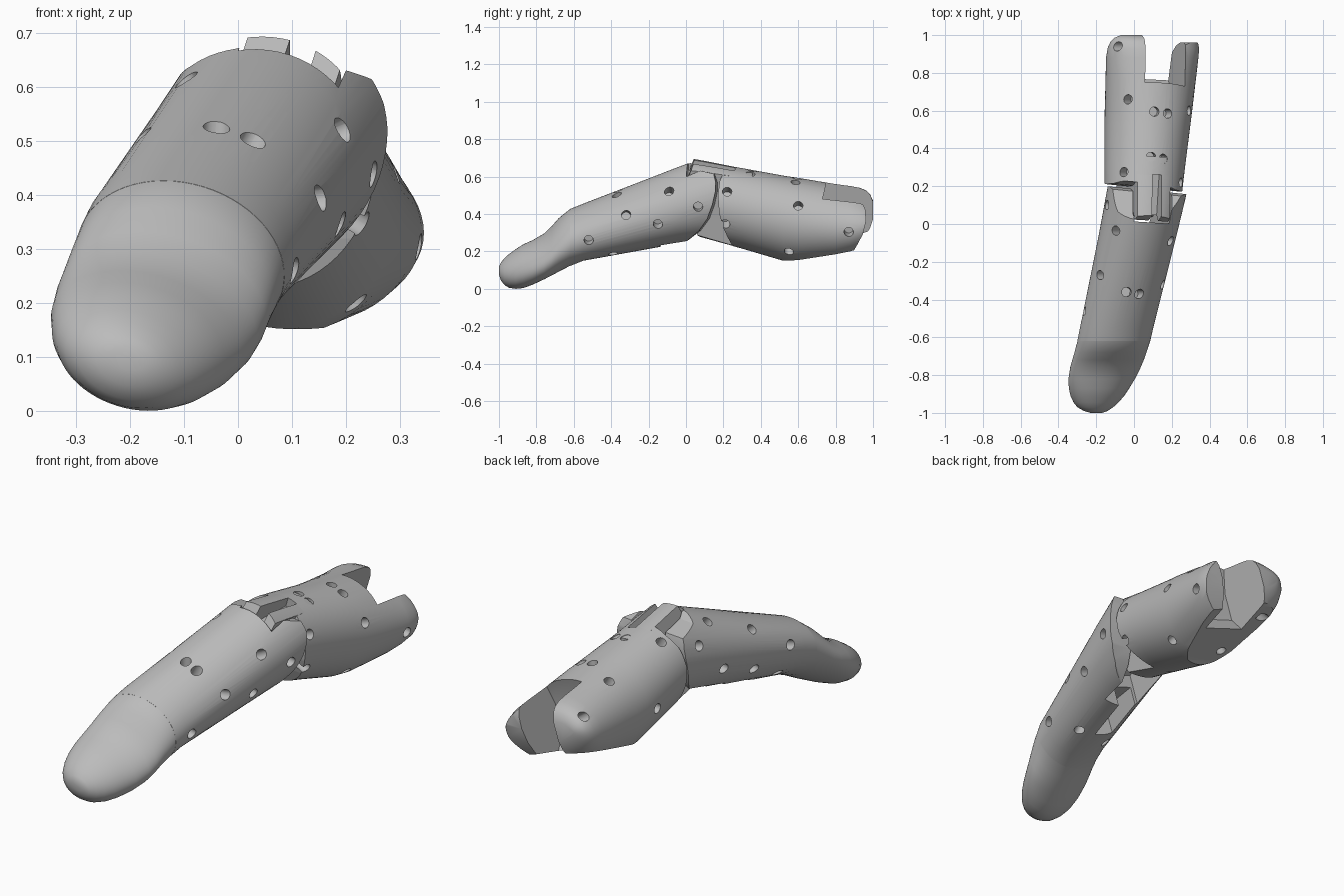
import bpy, bmesh, math
from mathutils import Vector, Matrix

ROLL = math.radians(17)
C, S = math.cos(ROLL), math.sin(ROLL)

if "Cube" in bpy.data.objects:
    bpy.data.objects.remove(bpy.data.objects["Cube"], do_unlink=True)

grey = bpy.data.materials.new("light_grey")
grey.use_nodes = True
colour = (0.5, 0.5, 0.5, 1)
grey.diffuse_color = colour
grey.node_tree.nodes["Principled BSDF"].inputs["Base Color"].default_value = colour


def finish(name, bm):
    bmesh.ops.recalc_face_normals(bm, faces=bm.faces[:])
    mesh = bpy.data.meshes.new(name)
    bm.to_mesh(mesh)
    bm.free()
    mesh.materials.append(grey)
    obj = bpy.data.objects.new(name, mesh)
    bpy.context.collection.objects.link(obj)
    return obj


def loft(name, stations, segments=64):
    """Skin rolled ellipses; a station is (y, left, right, bottom, top)."""
    bm = bmesh.new()
    rings = []
    for y, x0, x1, z0, z1 in stations:
        cx, cz, ex, ez = (x0 + x1) / 2, (z0 + z1) / 2, (x1 - x0) / 2, (z1 - z0) / 2
        k = C * C - S * S
        a = math.sqrt(max((ex * ex * C * C - ez * ez * S * S) / k, 1e-4))
        b = math.sqrt(max((ez * ez * C * C - ex * ex * S * S) / k, 1e-4))
        ring = []
        for i in range(segments):
            t = math.tau * i / segments
            u, v = a * math.cos(t), b * math.sin(t)
            ring.append(bm.verts.new((cx + u * C + v * S, y, cz - u * S + v * C)))
        rings.append(ring)
    for r, q in zip(rings, rings[1:]):
        for i in range(segments):
            j = (i + 1) % segments
            bm.faces.new((r[i], r[j], q[j], q[i]))
    bm.faces.new(rings[0])
    bm.faces.new(rings[-1])
    return finish(name, bm)


def prism(name, outline, u0, u1, cx, cz, roll=ROLL, yaw=0.0):
    """Extrude a (y, z) outline sideways, then roll it about (cx, cz)."""
    bm = bmesh.new()
    ends = [[bm.verts.new((u, y, z - cz)) for y, z in outline] for u in (u0, u1)]
    n = len(outline)
    for i in range(n):
        j = (i + 1) % n
        bm.faces.new((ends[0][i], ends[0][j], ends[1][j], ends[1][i]))
    bm.faces.new(ends[0])
    bm.faces.new(ends[1])
    turn = (Matrix.Translation((cx, 0, cz)) @ Matrix.Rotation(yaw, 4, 'Z')
            @ Matrix.Rotation(roll, 4, 'Y'))
    bmesh.ops.transform(bm, matrix=turn, verts=bm.verts[:])
    return finish(name, bm)


def box(y0, y1, z0, z1):
    return [(y0, z0), (y1, z0), (y1, z1), (y0, z1)]


def holes(name, stations, spots, radius=0.025):
    """Radial drill bits at (y, angle) on a lofted body."""
    bm = bmesh.new()
    for y, degrees in spots:
        p, q = next((p, q) for p, q in zip(stations, stations[1:]) if p[0] <= y <= q[0])
        f = (y - p[0]) / (q[0] - p[0])
        x0, x1, z0, z1 = [m + (n - m) * f for m, n in zip(p[1:], q[1:])]
        t = math.radians(degrees)
        d = Vector((math.cos(t), 0, math.sin(t)))
        r = 1 / math.hypot(d.x * 2 / (x1 - x0), d.z * 2 / (z1 - z0))
        centre = Vector(((x0 + x1) / 2, y, (z0 + z1) / 2)) + d * r
        place = Matrix.Translation(centre) @ d.to_track_quat('Z', 'Y').to_matrix().to_4x4()
        bmesh.ops.create_cone(bm, cap_ends=True, segments=20, radius1=radius,
                              radius2=radius, depth=0.14, matrix=place)
    return finish(name, bm)


def cut(obj, tool, operation='DIFFERENCE'):
    tool.hide_render = True
    mod = obj.modifiers.new("cut", 'BOOLEAN')
    mod.operation, mod.solver, mod.object = operation, 'EXACT', tool
    bpy.context.view_layer.objects.active = obj
    bpy.ops.object.modifier_apply(modifier=mod.name)
    bpy.data.objects.remove(tool, do_unlink=True)


def smooth(obj, angle=30):
    bpy.ops.object.select_all(action='DESELECT')
    obj.select_set(True)
    bpy.context.view_layer.objects.active = obj
    bpy.ops.object.shade_smooth_by_angle(angle=math.radians(angle))


# Soft fingertip
tip = loft("fingertip", [
    (-1.0, -.23, -.17, .075, .12),
    (-.99, -.265, -.14, .045, .14),
    (-.97, -.30, -.11, .02, .165),
    (-.945, -.32, -.082, .005, .187),
    (-.91, -.336, -.052, 0, .212),
    (-.87, -.345, -.025, .004, .238),
    (-.82, -.347, .005, .022, .26),
    (-.76, -.338, .035, .05, .295),
    (-.72, -.327, .052, .07, .333),
    (-.68, -.315, .066, .092, .378),
    (-.62, -.2995, .0855, .123, .4265),
    (-.58, -.292, .094, .139, .441)])
smooth(tip, 40)

# Front segment: rounded rear cheeks, hinge slot, channel beneath, holes
front_stations = [
    (-.62, -.30, .086, .122, .427),
    (-.55, -.286, .102, .15, .455),
    (-.05, -.185, .228, .24, .648),
    (.25, -.13, .30, .29, .76)]
front = loft("front_segment", front_stations)
cut(front, prism("cheek_profile", [
    (-1.2, -.3), (-.15, .1), (0, .25), (.08, .31), (.13, .375), (.16, .45),
    (.177, .52), (.178, .57), (.165, .615), (.05, .64), (.02, .67), (0, 1), (-1.2, 1)],
    -1, 1, .07, .48, roll=0, yaw=-.1), 'INTERSECT')
cut(front, prism("hinge_slot", [
    (.01, 1.2), (.01, .46), (-.14, .38), (-.14, -.2), (.5, -.2), (.5, 1.2)],
    -.108, .09, .055, .48, yaw=-.06))
cut(front, prism("under_channel", box(-.38, .1, -.2, .33), -.055, .05, .02, .45, yaw=-.15))
cut(front, holes("front_holes", front_stations, [
    (-.52, -15), (-.39, -65), (-.32, 8), (-.15, -20), (-.09, 26), (.065, -10),
    (-.36, 87), (-.37, 62), (-.035, 126), (.1, 160), (-.27, 140), (-.46, 165),
    (-.05, 195), (-.25, 200), (-.45, 220)]))
smooth(front)

# Rear segment: hollowed front rim, flat underside, two rear prongs, holes
rear_stations = [
    (.1, -.155, .247, .27, .68),
    (.3, -.157, .27, .215, .645),
    (.52, -.156, .298, .15, .605),
    (.6, -.155, .308, .14, .593),
    (.8, -.15, .332, .16, .56),
    (.88, -.148, .341, .18, .549),
    (.93, -.14, .345, .205, .54),
    (.965, -.125, .338, .24, .525),
    (.985, -.105, .32, .275, .505),
    (1.0, -.07, .285, .32, .47)]
rear = loft("rear_segment", rear_stations)
cut(rear, prism("rim_hollow", [
    (-.2, -.1), (.34, -.1), (.25, .23), (.215, .32), (.195, .4), (.188, .5),
    (.195, .58), (.215, .63), (.22, 1), (-.2, 1)], -1, 1, .07, .45, roll=0, yaw=-.1))
cut(rear, prism("underside", [
    (.47, -.2), (1.2, -.2), (1.2, .36), (.95, .27), (.52, .16), (.47, .13)],
    -1, 1, .1, .37))
cut(rear, prism("prong_slot", [
    (.78, -.2), (1.3, -.2), (1.3, 1.2), (.84, 1.2), (.765, .6), (.71, .42),
    (.71, .28), (.77, .2)], -.14, .087, .1, .37, yaw=-.06))
cut(rear, prism("short_prong_end", [
    (.83, .1), (.91, .225), (.945, .29), (.962, .36), (.96, .42), (.94, .47),
    (.92, .6), (1.2, .6), (1.2, .1)], .1, .6, .1, .37, roll=0))
cut(rear, holes("rear_holes", rear_stations, [
    (.22, 20), (.21, -30), (.345, 64), (.355, 82), (.595, 82), (.585, 63),
    (.6, 20), (.55, -50), (.87, -14), (.66, 120), (.275, 121), (.94, 146),
    (.45, 185), (.87, 200), (.6, 230)]))

# Hinge tongue continuing the rear skin, with a cable groove between its knuckles
tongue = loft("hinge_tongue", [
    (-.1, -.155, .225, .325, .72), (.1, -.155, .247, .271, .684),
    (.3, -.157, .27, .216, .644), (.4, -.157, .28, .19, .622)])
cut(tongue, prism("tongue_profile", [
    (.02, .63), (.06, .72), (.2, .9), (.36, .9), (.36, .1), (.09, .1),
    (.08, .27), (.04, .35), (.1, .45), (.09, .56)],
    -.1, .082, .055, .48, yaw=-.06), 'INTERSECT')
for part in (tongue, rear):
    cut(part, prism("cable_groove", box(-.1, .265, .6, 1), -.024, .028, .055, .48, yaw=-.06))
    smooth(part)
